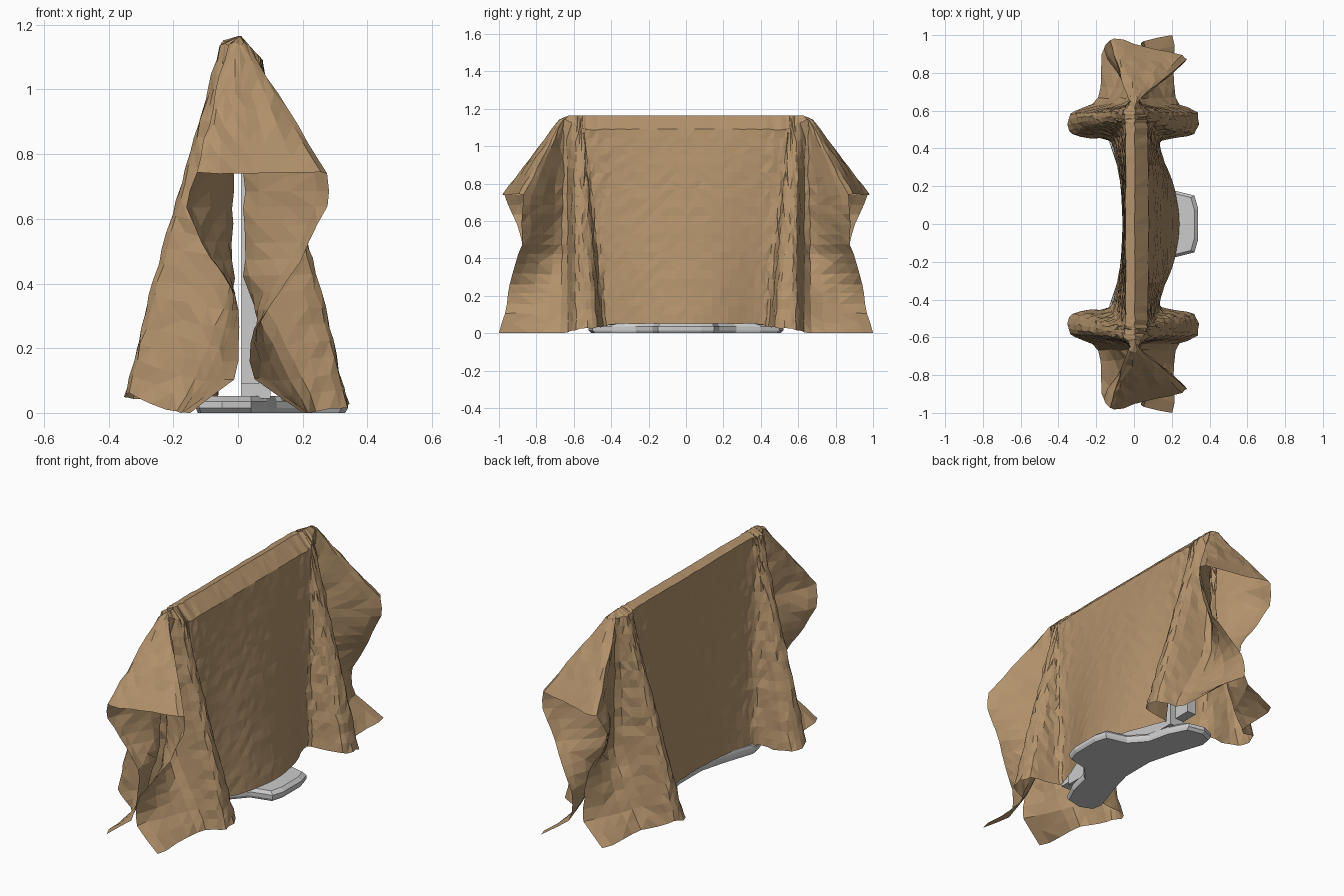
import bpy, bmesh, random
from mathutils import Vector

if "Cube" in bpy.data.objects:
    bpy.data.objects.remove(bpy.data.objects["Cube"])

random.seed(4)

def finish(bm, name, mat=None):
    me = bpy.data.meshes.new(name)
    bm.to_mesh(me)
    bm.free()
    ob = bpy.data.objects.new(name, me)
    bpy.context.collection.objects.link(ob)
    if mat:
        me.materials.append(mat)
    return ob

def box(name, lo, hi):
    bm = bmesh.new()
    bmesh.ops.create_cube(bm, size=1)
    lo, hi = Vector(lo), Vector(hi)
    for v in bm.verts:
        v.co = (lo + hi) / 2 + v.co * (hi - lo)
    return finish(bm, name)

# --- draped cloth: strands hanging from the ridge to the hem, half y < 0 ---
TOP, LIP, STEPS = 1.14, 0.74, 22
ROWS = [TOP + (LIP - TOP) * i / 8 for i in range(8)] + [LIP * (1 - i / 14) for i in range(15)]

def straight(y0, top_x, top_z, hem):
    a, b = Vector((top_x, y0, top_z)), Vector(hem)
    return [Vector((.005, y0, 1.165))] + [a.lerp(b, 1 - z / TOP) for z in ROWS]

def strand(xy_at):
    return [Vector((.005, -.62, 1.165))] + [Vector((*xy_at(z), z)) for z in ROWS]

def waist(side):
    return strand(lambda z: (side * (.02 + .2 * max(0, 1 - z / .42) ** 1.2), -.65 - .02 * (1 - z / TOP)))

def bent(*zxy):
    def at(z):
        if z <= zxy[-1][0]:
            return zxy[-1][1:]
        i = next(k for k in range(len(zxy) - 1) if zxy[k + 1][0] <= z)
        p, q = Vector(zxy[i]), Vector(zxy[i + 1])
        return p.lerp(q, (p.x - z) / (p.x - q.x))[1:]
    return strand(at)

FACE = (0, -.2, -.4)
right = [straight(y, .075, 1.09, (.24 - .55 * y * y, .9 * y, .05)) for y in FACE]
right += [straight(-.53, .07, 1.09, (.15, -.44, .04)),
          straight(-.56, .06, 1.1, (.315, -.475, .03)),
          straight(-.6, .045, 1.12, (.335, -.59, .02)), waist(1)]
# free end edge: hood lobes, then flaps curling inward
edge_r = bent((TOP, .03, -.66), (LIP, .28, -.87), (.65, .28, -.88), (.5, .21, -.87),
              (.25, .045, -.95), (.12, .03, -.96), (0, .2, -1))
crown = bent((TOP, 0, -.68), (.95, .02, -.81), (LIP, .05, -.94))
edge_l = bent((TOP, -.03, -.66), (LIP, -.13, -.97), (.65, -.165, -.93), (.5, -.1, -.88),
              (.36, 0, -.87), (.12, .005, -.92), (0, -.15, -.95))
left = [waist(-.85), straight(-.6, -.05, 1.14, (-.34, -.58, .06)),
        straight(-.56, -.05, 1.14, (-.32, -.475, .04)),
        straight(-.53, -.045, 1.15, (-.14, -.44, .04))]
left += [straight(y, -.045, 1.15, (-.06 - .25 * y * y, .9 * y, .05)) for y in reversed(FACE)]
strands = right + [edge_r, crown, edge_l] + left
HOOD = (len(right), len(right) + 1)          # strand gaps that stop at the lip

flip = lambda s: [Vector((p.x, -p.y, p.z)) for p in s]
ctrl = [flip(strands[1])] + strands + [flip(strands[-2])]

def spline(p0, p1, p2, p3, t):
    m1, m2 = (p2 - p0) * .45, (p3 - p1) * .45
    return (p1 * (2*t**3 - 3*t*t + 1) + m1 * (t**3 - 2*t*t + t)
            + p2 * (3*t*t - 2*t**3) + m2 * (t**3 - t*t))

SUB = 4
bm = bmesh.new()
cols = []
for i in range(1, len(ctrl) - 2):
    for k in range(SUB):
        cols.append([spline(*q, k / SUB) for q in zip(*ctrl[i - 1:i + 3])])
cols.append(ctrl[-2])
grid = [[bm.verts.new(p) for p in c] for c in cols]
for c, (a, b) in enumerate(zip(grid, grid[1:])):
    rows = 9 if c // SUB in HOOD else len(a) - 1
    for j in range(rows):
        bm.faces.new((a[j], a[j + 1], b[j + 1], b[j]))
bmesh.ops.delete(bm, geom=[v for v in bm.verts if not v.link_faces], context='VERTS')
bmesh.ops.remove_doubles(bm, verts=bm.verts, dist=0.004)

# crumple, mostly on the folded ends
for v in bm.verts:
    amt = 0.005 if v.co.y < -.42 else 0.002
    on_seam = abs(v.co.y) < 1e-4
    d = Vector([random.uniform(-amt, amt) for _ in range(3)])
    if on_seam:
        d.y = 0
    if v.co.z > 1.15:
        d.z = 0
    v.co += d
    v.co.z = max(v.co.z, 0)
    v.co.y = max(v.co.y, -1)
bmesh.ops.triangulate(bm, faces=bm.faces)

# mirrored other end
geo = bmesh.ops.duplicate(bm, geom=bm.verts[:] + bm.edges[:] + bm.faces[:])["geom"]
for v in [g for g in geo if isinstance(g, bmesh.types.BMVert)]:
    v.co.y *= -1
bmesh.ops.reverse_faces(bm, faces=[g for g in geo if isinstance(g, bmesh.types.BMFace)])
bmesh.ops.remove_doubles(bm, verts=[v for v in bm.verts if abs(v.co.y) < 1e-3], dist=0.0005)
bmesh.ops.recalc_face_normals(bm, faces=bm.faces)
brown = bpy.data.materials.new("cloth_brown")
brown.diffuse_color = (0.45, 0.29, 0.15, 1)
brown.use_nodes = True
brown.node_tree.nodes["Principled BSDF"].inputs["Base Color"].default_value = brown.diffuse_color
finish(bm, "draped_cloth", brown)

# --- crescent foot plate with chamfered rim ---
half = [(.34, .08), (.32, .15), (.2, .18), (.12, .27), (.09, .4), (.04, .5),
        (-.05, .52), (-.12, .49), (-.13, .43), (-.07, .25), (-.03, .1)]
outline = half + [(x, -y) for x, y in reversed(half)]
bm = bmesh.new()
rings = []
for z, s in ((0, .97), (.015, 1), (.035, 1), (.052, .93)):
    rings.append([bm.verts.new((.05 + (x - .05) * s, y * s, z)) for x, y in outline])
n = len(outline)
for a, b in zip(rings, rings[1:]):
    for i in range(n):
        bm.faces.new((a[i], a[(i + 1) % n], b[(i + 1) % n], b[i]))
bm.faces.new(rings[0])
bm.faces.new(rings[-1])
bmesh.ops.recalc_face_normals(bm, faces=bm.faces)
finish(bm, "foot_plate")

# --- covered panel and its lower rail ---
box("covered_panel", (.01, -.52, .09), (.065, .52, 1.06))
box("lower_rail", (.01, -.42, .045), (.1, .42, .2))
